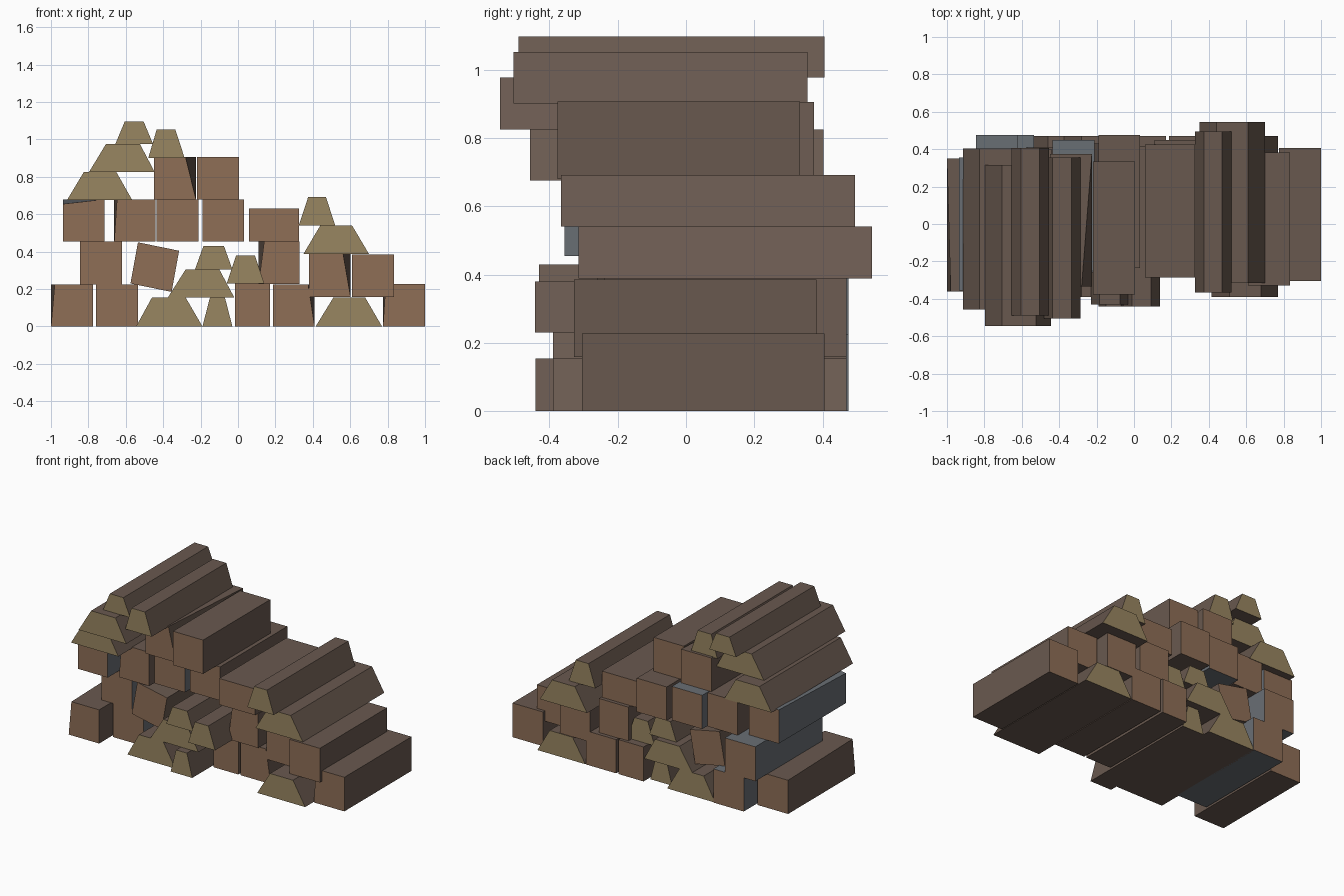
import bpy, bmesh

if "Cube" in bpy.data.objects:
    bpy.data.objects.remove(bpy.data.objects["Cube"])

def material(name, srgb):
    m = bpy.data.materials.new(name)
    m.diffuse_color = [((c / 255 + 0.055) / 1.055) ** 2.4 for c in srgb] + [1]
    m.use_nodes = True
    m.node_tree.nodes["Principled BSDF"].inputs["Base Color"].default_value = m.diffuse_color
    return m

BARK = material("dark bark", (105, 89, 79))
SLATE = material("slate grey", (105, 110, 116))
CUT = material("cut red brown", (142, 110, 86))
OLIVE = material("cut olive wood", (153, 134, 97))

def prism(name, profile, y0, y1, side, end, front=None):
    """Beam along y; profile = 4 (x, z) points, front = optional front-end profile."""
    bm = bmesh.new()
    a = [bm.verts.new((x, y0, z)) for x, z in (front or profile)]
    b = [bm.verts.new((x, y1, z)) for x, z in profile]
    caps = [bm.faces.new(a), bm.faces.new(b[::-1])]
    for i in range(4):
        j = (i + 1) % 4
        bm.faces.new((a[i], b[i], b[j], a[j]))
    for f in caps:
        f.material_index = 1
    bmesh.ops.recalc_face_normals(bm, faces=bm.faces)
    me = bpy.data.meshes.new(name)
    bm.to_mesh(me)
    bm.free()
    me.materials.append(side)
    me.materials.append(end)
    bpy.context.collection.objects.link(bpy.data.objects.new(name, me))

def beam(name, x0, x1, z0, z1, y0, side=BARK, dl=(0, 0), dr=0):
    # square beam; the front top corners can be pulled in (hewn end)
    p = [(x0, z0), (x1, z0), (x1, z1), (x0, z1)]
    f = [(x0, z0), (x1, z0), (x1 - dr, z1), (x0 + dl[0], z1 + dl[1])]
    prism(name, p, y0, y0 + 0.71, side, CUT, f)

def split_log(name, x0, x1, t0, t1, z0, z1, y0, length=0.86):
    # wedge-shaped log with narrow top
    prism(name, [(x0, z0), (x1, z0), (t1, z1), (t0, z1)], y0, y0 + length, BARK, OLIVE)

# ground row
beam("ground_beam_1", -1.0, -0.775, 0, 0.225, -0.36, dl=(0.02, 0))
beam("ground_beam_2", -0.76, -0.535, 0, 0.225, -0.235, SLATE)
beam("ground_beam_3", -0.015, 0.17, 0, 0.23, -0.24)
beam("ground_beam_4", 0.188, 0.41, 0, 0.225, -0.24, dr=0.035)
beam("ground_beam_5", 0.775, 1.0, 0, 0.228, -0.305, dl=(0.015, 0))
split_log("ground_log_1", -0.545, -0.19, -0.46, -0.28, 0, 0.155, -0.39)
split_log("ground_log_2", -0.19, -0.03, -0.15, -0.07, 0, 0.155, -0.44)
split_log("ground_log_3", 0.415, 0.77, 0.51, 0.68, 0, 0.155, -0.39)

# second row
beam("second_beam_1", -0.845, -0.62, 0.225, 0.455, -0.235, SLATE)
prism("tilted_beam", [(-0.535, 0.45), (-0.315, 0.405), (-0.355, 0.185), (-0.575, 0.23)],
      -0.30, 0.41, BARK, CUT)
beam("second_beam_2", 0.11, 0.33, 0.228, 0.455, -0.26, dl=(0.03, 0))
beam("second_beam_3", 0.38, 0.602, 0.158, 0.388, -0.24, dr=0.04)
beam("second_beam_4", 0.61, 0.835, 0.158, 0.386, -0.328)
split_log("second_log_1", -0.375, -0.02, -0.28, -0.10, 0.155, 0.305, -0.39)
split_log("second_log_2", -0.23, -0.03, -0.185, -0.075, 0.305, 0.43, -0.43)
split_log("second_log_3", -0.06, 0.14, -0.01, 0.09, 0.23, 0.38, -0.442)

# third row
beam("third_beam_1", -0.935, -0.715, 0.455, 0.68, -0.355, SLATE, dl=(0, -0.025))
beam("third_beam_2", -0.662, -0.44, 0.455, 0.68, -0.31, dl=(0.015, 0))
beam("third_beam_3", -0.435, -0.21, 0.455, 0.68, -0.26, SLATE)
beam("third_beam_4", -0.19, 0.032, 0.455, 0.68, -0.235)
beam("third_beam_5", 0.06, 0.325, 0.455, 0.63, -0.285)
split_log("third_log_1", 0.35, 0.70, 0.44, 0.61, 0.388, 0.54, -0.315)
split_log("third_log_2", 0.325, 0.52, 0.375, 0.47, 0.54, 0.692, -0.366)

# upper rows
beam("upper_beam_1", -0.45, -0.225, 0.68, 0.905, -0.335, dr=0.055)
beam("upper_beam_2", -0.218, 0.005, 0.68, 0.906, -0.376)
split_log("upper_log_1", -0.915, -0.565, -0.825, -0.65, 0.675, 0.825, -0.457)
split_log("upper_log_2", -0.797, -0.445, -0.705, -0.525, 0.825, 0.977, -0.545)
split_log("top_log_1", -0.655, -0.455, -0.605, -0.505, 0.977, 1.097, -0.49, 0.895)
split_log("top_log_2", -0.48, -0.285, -0.435, -0.335, 0.90, 1.052, -0.505)
